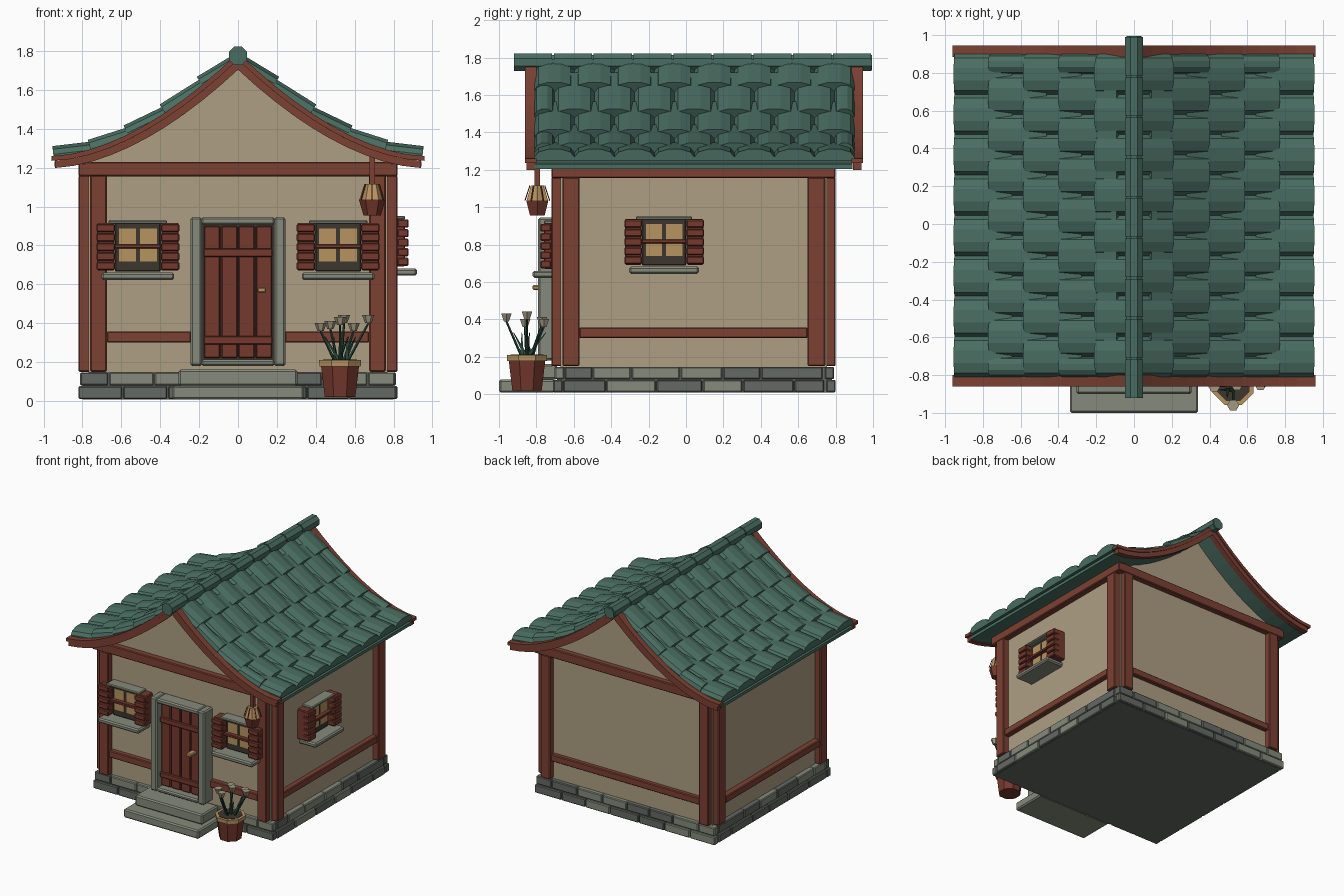
import bpy, bmesh, math, random
from mathutils import Matrix, Vector

random.seed(4)
cube = bpy.data.objects.get("Cube")
if cube:
    bpy.data.objects.remove(cube, do_unlink=True)


def material(name, *rgb):
    color = [(c / 255 / 1.055 + 0.052) ** 2.4 for c in rgb] + [1]
    m = bpy.data.materials.new(name)
    m.use_nodes = True
    m.diffuse_color = color
    m.node_tree.nodes["Principled BSDF"].inputs["Base Color"].default_value = color
    return m


plaster = material("plaster", 174, 159, 131)
timber = material("timber", 124, 65, 51)
red_wood = material("red wood", 117, 56, 45)
pale_stone = material("pale stone", 134, 138, 124)
dark_stone = material("dark stone", 101, 106, 101)
tile_green = material("tile green", 74, 110, 98)
amber = material("amber", 184, 148, 97)
dark_trim = material("dark trim", 60, 54, 46)
petal = material("petal", 164, 153, 130)
leaf = material("leaf", 40, 72, 61)


def finish(name, bm, mat, bevel=0):
    bmesh.ops.recalc_face_normals(bm, faces=bm.faces)
    mesh = bpy.data.meshes.new(name)
    bm.to_mesh(mesh)
    bm.free()
    mesh.materials.append(mat)
    ob = bpy.data.objects.new(name, mesh)
    bpy.context.collection.objects.link(ob)
    if bevel:
        mod = ob.modifiers.new("bevel", "BEVEL")
        mod.width = bevel
        mod.segments = 1
    return ob


def boxes(name, mat, items, place=Matrix(), bevel=0.006):
    """Each item is x0, x1, y0, y1, z0, z1."""
    bm = bmesh.new()
    for x0, x1, y0, y1, z0, z1 in items:
        mid = Vector((x0 + x1, y0 + y1, z0 + z1)) / 2
        size = Matrix.Diagonal((x1 - x0, y1 - y0, z1 - z0, 1))
        bmesh.ops.create_cube(bm, size=1, matrix=place @ Matrix.Translation(mid) @ size)
    return finish(name, bm, mat, bevel)


def cones(name, mat, items, sides=8):
    """Each item is start, end, start radius, end radius."""
    bm = bmesh.new()
    for a, b, r0, r1 in items:
        a, b = Vector(a), Vector(b)
        turn = (b - a).to_track_quat("Z", "Y").to_matrix().to_4x4()
        spin = Matrix.Rotation(math.pi / sides, 4, "Z")
        bmesh.ops.create_cone(bm, cap_ends=True, segments=sides, radius1=r0, radius2=r1,
                              depth=(b - a).length,
                              matrix=Matrix.Translation((a + b) / 2) @ turn @ spin)
    return finish(name, bm, mat)


def prism(name, mat, outline, y0, y1):
    bm = bmesh.new()
    face = bm.faces.new([bm.verts.new((x, y0, z)) for x, z in outline])
    ext = bmesh.ops.extrude_face_region(bm, geom=[face])
    moved = [v for v in ext["geom"] if isinstance(v, bmesh.types.BMVert)]
    bmesh.ops.translate(bm, verts=moved, vec=(0, y1 - y0, 0))
    return finish(name, bm, mat)


# Sweeping roof line: height at x, offset across the slope
EAVE, FRONT, BACK, WALL = 0.955, -0.67, 0.755, 0.77


def roof_z(x, offset=0.0):
    t = max(0, 1 - abs(x) / EAVE)
    slope = 0.966 * t ** 0.74
    return 1.26 + 0.53 * t ** 1.74 + offset * math.hypot(1, slope)


def roof_line(offset, half, steps=20):
    xs = [half * (2 * i / steps - 1) for i in range(steps + 1)]
    return [(x, roof_z(x, offset)) for x in xs]


def roof_band(name, mat, top, bottom, y0, y1, half=EAVE):
    prism(name, mat, roof_line(top, half) + roof_line(bottom, half)[::-1], y0, y1)


# Plastered body with curved gables
prism("plaster_walls", plaster, [(WALL, 0.12), (-WALL, 0.12)] + roof_line(-0.045, WALL),
      FRONT, BACK)

# Roof boards
roof_band("roof_deck", tile_green, -0.03, -0.055, -0.81, 0.89, 0.945)
for label, y0, y1 in (("front", -0.86, -0.8), ("back", 0.885, 0.945)):
    roof_band(label + "_rake_cap", timber, 0, -0.025, y0, y1, 0.96)
    roof_band(label + "_rake_board", timber, -0.025, -0.062, y0 + 0.008, y1 - 0.008, 0.94)

# Barrel tiles, each row shifted by half a tile
bm = bmesh.new()
first, last, count, step = -0.81, 0.9, 8, 0.19
pitch = (last - first) / count
for side in (-1, 1):
    for row in range(5):
        xl = step * (row + 1)
        xu = max(0.01, xl - 0.31)
        low = Vector((side * xl, 0, roof_z(xl, 0.008)))
        up = Vector((side * xu, 0, roof_z(xu, -0.03)))
        normal = Vector((side * (up.z - low.z), 0, abs(low.x - up.x))).normalized()
        cuts = [first + pitch * i for i in range(count + 1)]
        if row % 2:
            cuts = [first] + [c + pitch / 2 for c in cuts[:-1]] + [last]
        for y0, y1 in zip(cuts, cuts[1:]):
            rings = []
            for end in (low, up):
                ring = []
                for k in range(6):
                    a = math.pi * k / 5
                    y = (y0 + y1) / 2 - (y1 - y0) / 2 * math.cos(a)
                    ring.append(bm.verts.new(end + normal * 0.045 * math.sin(a)
                                             + Vector((0, y, 0))))
                for y in (y1, y0):
                    ring.append(bm.verts.new(end - normal * 0.02 + Vector((0, y, 0))))
                rings.append(ring)
            bm.faces.new(rings[0])
            bm.faces.new(rings[1][::-1])
            for k in range(8):
                j = (k + 1) % 8
                bm.faces.new((rings[0][k], rings[0][j], rings[1][j], rings[1][k]))
finish("roof_tiles", bm, tile_green)

# Ridge pole and caps
cones("ridge_pole", tile_green, [((0, -0.915, 1.772), (0, 0.995, 1.772), 0.044, 0.044)])
gap = 1.92 / 9
cones("ridge_caps", tile_green,
      [((0, -0.92 + gap * i, 1.775), (0, -0.93 + gap * (i + 1), 1.775), 0.051, 0.051)
       for i in range(9)])

# Timber frame
frame = []
for s in (-1, 1):
    x0, x1 = sorted((s * 0.675, s * 0.76))
    w0, w1 = sorted((s * 0.76, s * 0.82))
    for y0, y1 in ((-0.72, FRONT + 0.01), (BACK - 0.01, 0.8)):
        frame.append((x0, x1, y0, y1, 0.15, 1.16))
    for y0, y1 in ((-0.66, -0.57), (0.65, 0.745)):
        frame.append((w0, w1, y0, y1, 0.15, 1.16))
    frame.append((w0, w1, -0.72, 0.8, 1.155, 1.225))
    frame.append((w0, w1 - 0.008 if s > 0 else w1, -0.57, 0.65, 0.3, 0.357))
    r0, r1 = sorted((s * 0.24, s * 0.675))
    frame.append((r0, r1, -0.71, FRONT + 0.01, 0.3, 0.357))
frame.append((-0.675, 0.675, BACK - 0.01, 0.79, 0.3, 0.357))
frame.append((-0.79, 0.79, -0.72, FRONT + 0.01, 1.155, 1.23))
frame.append((-0.79, 0.79, BACK - 0.01, 0.8, 1.155, 1.23))
boxes("timber_frame", timber, frame)

# Stone footing: core plus two brick courses
boxes("footing_core", dark_stone, [(-0.8, 0.8, -0.69, 0.78, 0.008, 0.145)], bevel=0)
bricks = {True: [], False: []}
for course in range(2):
    inset = 0.008 * course
    z0 = 0.01 + 0.07 * course
    z1 = z0 + 0.066
    X, Y0, Y1 = 0.82 - inset, -0.71 + inset, 0.8 - inset
    for along_x in (True, False):
        a, end = (-X, X) if along_x else (Y0, Y1)
        a += 0.0 if along_x else 0.055
        end -= 0.0 if along_x else 0.055
        length = 0.15 if course else 0.23
        while a < end - 0.01:
            b = min(a + length, end)
            if end - b < 0.08:
                b = end
            for far in (False, True):
                pale = random.random() < (0.6 if course else 0.12)
                if along_x:
                    y = Y1 - 0.05 if far else Y0
                    bricks[pale].append((a, b - 0.006, y, y + 0.05, z0, z1))
                else:
                    x = X - 0.05 if far else -X
                    bricks[pale].append((x, x + 0.05, a, b - 0.006, z0, z1))
            a, length = b, random.uniform(0.2, 0.28)
boxes("pale_footing_bricks", pale_stone, bricks[True])
boxes("dark_footing_bricks", dark_stone, bricks[False])

# Steps
boxes("door_steps", pale_stone, [(-0.34, 0.34, -1, -0.7, 0.008, 0.078),
                                 (-0.305, 0.305, -0.9, -0.69, 0.078, 0.162)], bevel=0.01)

# Door
boxes("door_surround", pale_stone, [(-0.245, -0.185, -0.79, FRONT, 0.18, 0.945),
                                    (0.185, 0.245, -0.79, FRONT, 0.18, 0.945),
                                    (-0.19, 0.19, -0.79, FRONT, 0.905, 0.945),
                                    (-0.19, 0.19, -0.79, FRONT, 0.18, 0.212)], bevel=0.01)
boxes("door_recess", dark_trim, [(-0.187, 0.187, -0.715, FRONT, 0.2, 0.91)], bevel=0)
plank = 0.0895
boxes("door_planks", red_wood, [(plank * i + 0.003, plank * (i + 1) - 0.003, -0.745, -0.71,
                                 0.22, 0.9) for i in range(-2, 2)])
boxes("door_rails", red_wood, [(-0.178, 0.178, -0.76, -0.74, z, z + 0.045)
                               for z in (0.29, 0.74)])
boxes("door_handle", amber, [(0.1, 0.145, -0.82, -0.74, 0.557, 0.583)])


# Shuttered windows, modelled facing the front with the wall at y = 0
def window(label, place):
    def part(name, mat, items, bevel=0.006):
        boxes(label + name, mat, items, place, bevel)
    part("_frame", dark_trim, [(-0.118, 0.118, -0.05, 0.01, 0.665, 0.915)])
    part("_panes", amber, [(x - 0.044, x + 0.044, -0.055, -0.045, z - 0.041, z + 0.041)
                           for x in (-0.054, 0.054) for z in (0.757, 0.847)], 0)
    part("_bar", red_wood, [(-0.118, 0.118, -0.085, -0.04, 0.785, 0.805)], 0.003)
    part("_lintel", pale_stone, [(-0.15, 0.15, -0.09, 0.01, 0.91, 0.93)])
    part("_sill", pale_stone, [(-0.187, 0.187, -0.15, 0.01, 0.622, 0.66)], 0.01)
    shutters = []
    for x0, x1 in ((-0.213, -0.118), (0.118, 0.213)):
        shutters.append((x0 + 0.003, x1 - 0.003, -0.09, 0.01, 0.67, 0.915))
        shutters += [(x0, x1, -0.108, -0.05, 0.673 + 0.049 * i, 0.715 + 0.049 * i)
                     for i in range(5)]
    part("_shutters", red_wood, shutters)


window("left_window", Matrix.Translation((0.515, FRONT, 0)))
window("right_window", Matrix.Translation((-0.515, FRONT, 0)))
window("side_window", Matrix.Translation((WALL, -0.117, 0.022))
       @ Matrix.Rotation(math.pi / 2, 4, "Z"))

# Hanging lantern
lx, ly = 0.69, -0.795
boxes("lantern_hanger", timber, [(lx - 0.014, lx + 0.014, ly - 0.014, ly + 0.014, 1.1, 1.27)], bevel=0)
cones("lantern_base", red_wood, [((lx, ly, 0.955), (lx, ly, 1.035), 0.045, 0.068)], 6)
cones("lantern_glass", amber, [((lx, ly, 1.035), (lx, ly, 1.115), 0.066, 0.04)], 6)
ribs = []
for k in range(6):
    a = math.pi * (k + 0.5) / 3
    c, s = math.cos(a), math.sin(a)
    ribs.append(((lx + c * 0.066, ly + s * 0.066, 1.035),
                 (lx + c * 0.04, ly + s * 0.04, 1.115), 0.004, 0.004))
cones("lantern_ribs", red_wood, ribs, 4)

# Potted flowers
px, py = 0.525, -0.85
cones("flower_pot", red_wood, [((px, py, 0.02), (px, py, 0.19), 0.085, 0.107)])
cones("pot_rim", amber, [((px, py, 0.178), (px, py, 0.21), 0.115, 0.117)])
cones("soil", dark_trim, [((px, py, 0.2), (px, py, 0.213), 0.095, 0.095)])
stems, cups, blades = [], [], []
for dx, dy, z in ((-0.1, -0.01, 0.36), (0, -0.11, 0.39), (0.145, 0, 0.4),
                  (-0.05, 0.08, 0.37), (0.02, 0, 0.4), (0.07, 0.09, 0.36)):
    root = Vector((px + dx * 0.25, py + dy * 0.25, 0.2))
    tip = Vector((px + dx, py + dy, z))
    stems.append((root, tip, 0.008, 0.006))
    cups.append((tip, tip + Vector((0, 0, 0.042)), 0.016, 0.032))
    blades.append((root, root + Vector((dy * 0.7, dx * 0.7, 0.13)), 0.014, 0.002))
cones("flower_stems", leaf, stems, 5)
cones("flower_leaves", leaf, blades, 4)
cones("flower_cups", petal, cups, 6)
